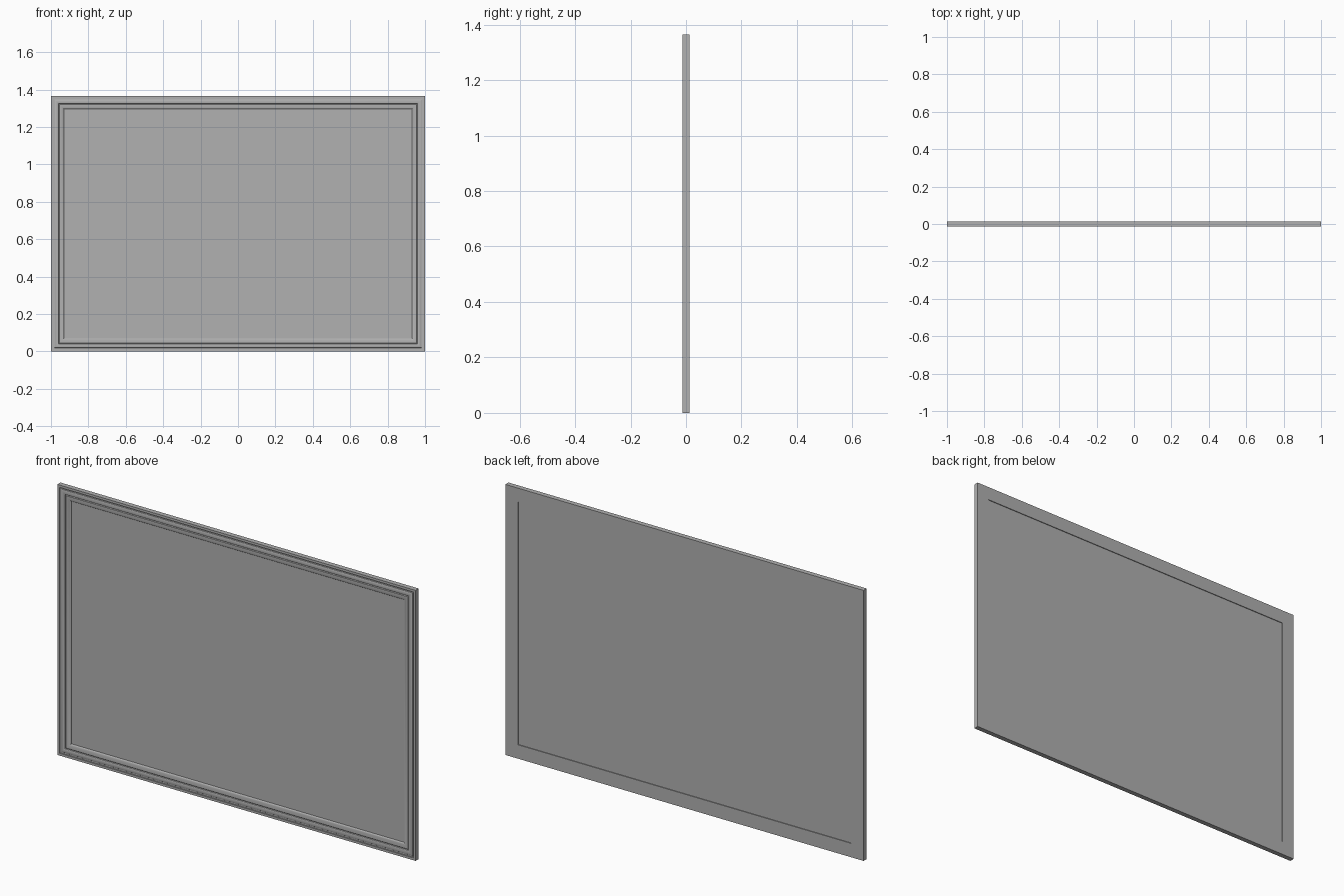
import bpy, bmesh, math

if "Cube" in bpy.data.objects:
    bpy.data.objects.remove(bpy.data.objects["Cube"])

W, H = 2.0, 1.365      # overall size
T = 0.0125             # half depth

# dark grey finish
grey = bpy.data.materials.new("dark_grey")
grey.diffuse_color = (0.44, 0.44, 0.44, 1)
grey.use_nodes = True
grey.node_tree.nodes["Principled BSDF"].inputs["Base Color"].default_value = grey.diffuse_color


def arc(cx, cy, rx, ry, a0, a1, n=6):
    """Points (inset, y) along an elliptical arc."""
    return [(cx + rx * math.cos(math.radians(a0 + (a1 - a0) * i / n)),
             cy - ry * math.sin(math.radians(a0 + (a1 - a0) * i / n)))
            for i in range(n + 1)]


# moulding cross-section: inset from the outer edge, depth
profile = [(0, T), (0, -T), (0.012, -T), (0.012, -0.007), (0.018, -0.007)]
profile += arc(0.030, -0.007, 0.012, 0.005, 180, 0)        # middle bead
profile += [(0.042, -0.005)]
profile += arc(0.046, -0.001, 0.024, 0.008, 90, 0)         # inner rounded lip
profile += [(0.070, T)]

# mitred frame swept around the rectangle
bm = bmesh.new()
rings = []
for d, y in profile:
    x = W / 2 - d
    rings.append([bm.verts.new(c) for c in
                  ((-x, y, d), (x, y, d), (x, y, H - d), (-x, y, H - d))])
for a, b in zip(rings, rings[1:] + rings[:1]):
    for i in range(4):
        j = (i + 1) % 4
        bm.faces.new((a[i], a[j], b[j], b[i]))
bmesh.ops.recalc_face_normals(bm, faces=bm.faces)
mesh = bpy.data.meshes.new("frame")
bm.to_mesh(mesh)
bm.free()
frame = bpy.data.objects.new("frame", mesh)
bpy.context.collection.objects.link(frame)
bpy.context.view_layer.objects.active = frame
frame.select_set(True)
bpy.ops.object.shade_smooth_by_angle(angle=math.radians(30))

# flat panel, slightly recessed at the back
y0, y1 = 0.0, 0.0085
bpy.ops.mesh.primitive_cube_add(size=1, location=(0, (y0 + y1) / 2, H / 2))
panel = bpy.context.object
panel.name = "panel"
panel.scale = (W - 0.14, y1 - y0, H - 0.14)

for obj in (frame, panel):
    obj.data.materials.append(grey)
